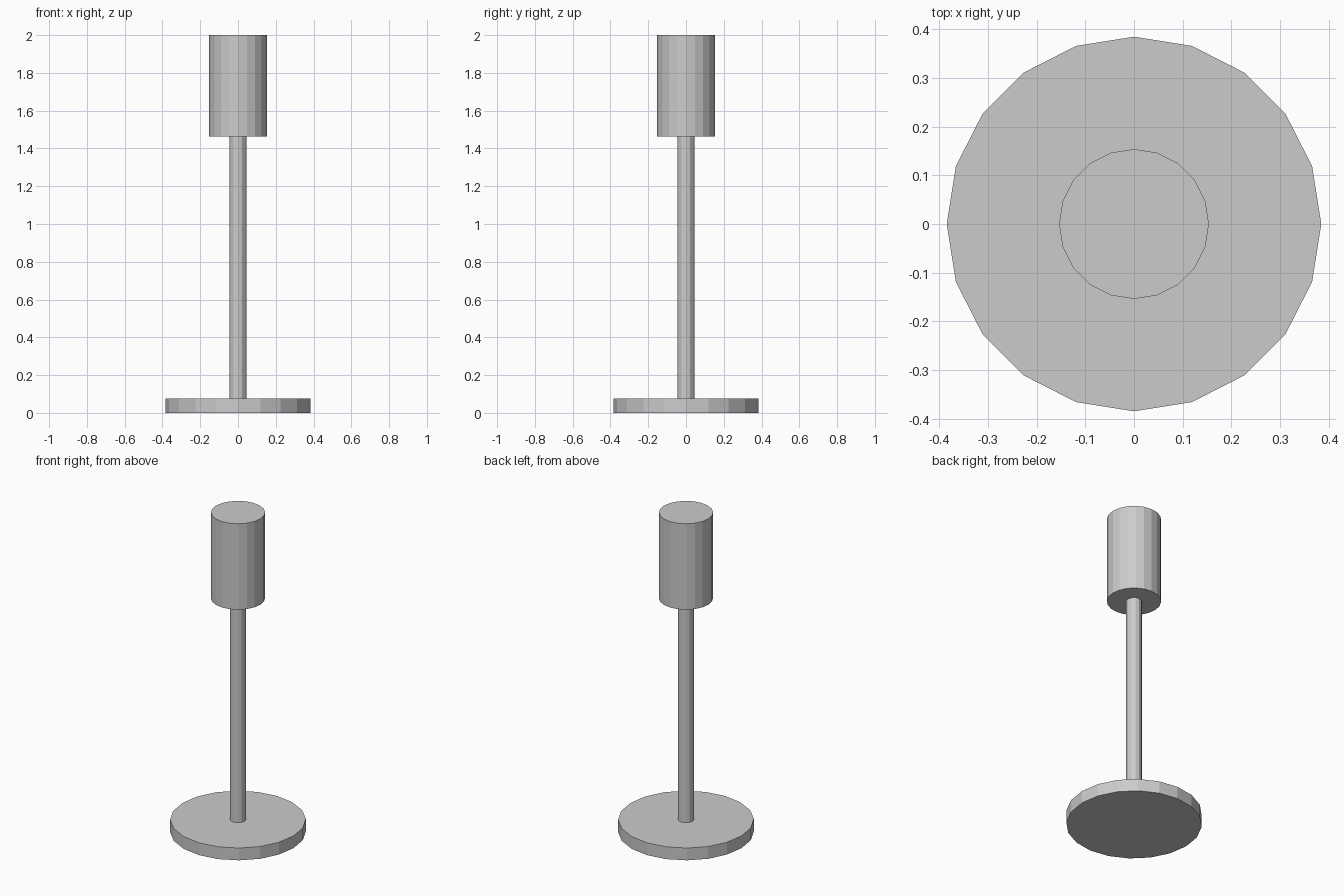
import bpy, math

if "Cube" in bpy.data.objects:
    bpy.data.objects.remove(bpy.data.objects["Cube"])


def cylinder(name, radius, z0, z1, sides):
    # the primitive's first vertex lies on +y, so multiples of 4 match both axes
    bpy.ops.mesh.primitive_cylinder_add(
        vertices=sides, radius=radius, depth=z1 - z0,
        location=(0, 0, (z0 + z1) / 2))
    bpy.context.object.name = name


# Round foot, slim pole and drum shade
cylinder("base", 0.385, 0.0, 0.077, 20)
cylinder("pole", 0.045, 0.077, 1.462, 12)
cylinder("shade", 0.154, 1.462, 2.0, 20)
